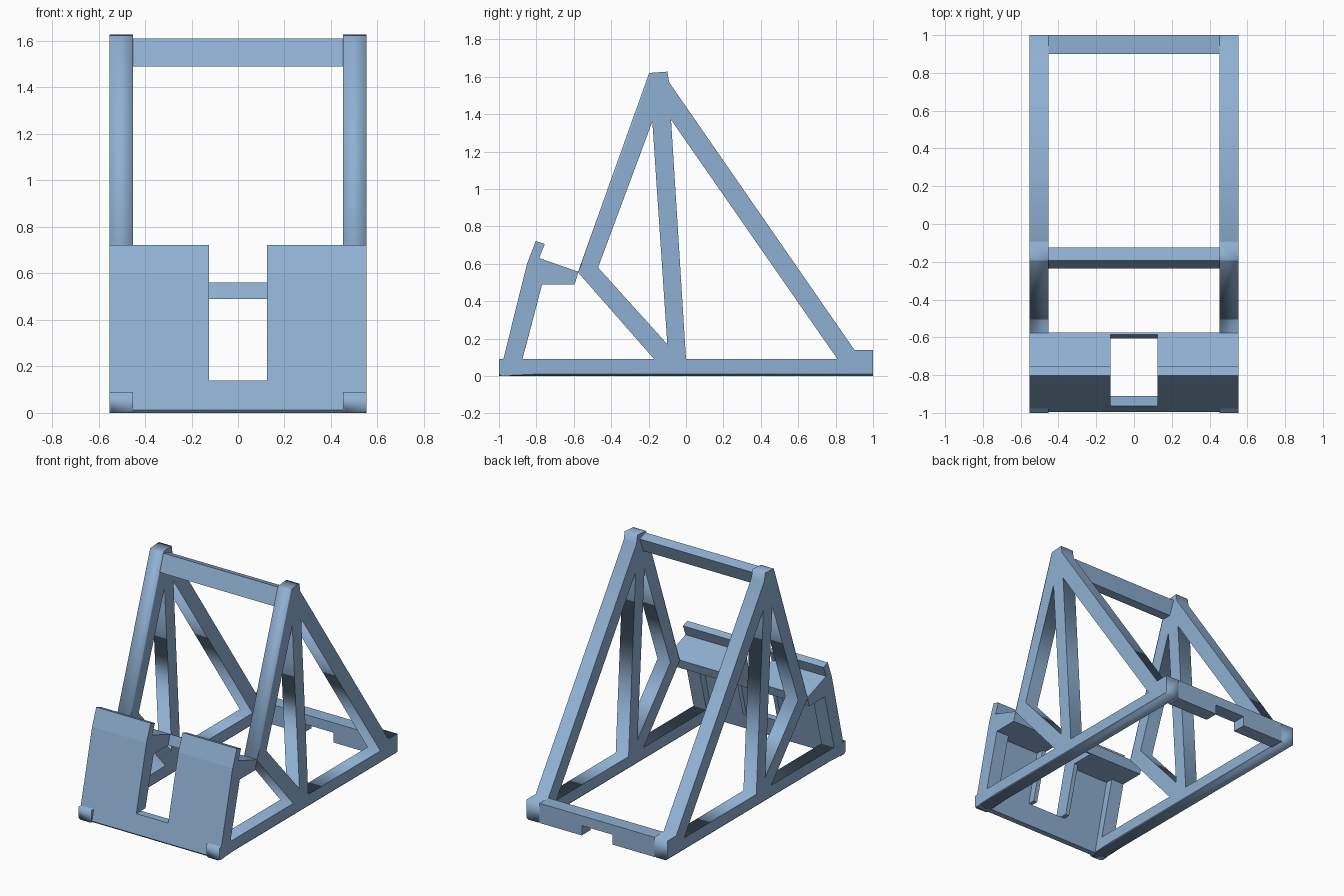
import bpy, bmesh
from mathutils import Matrix

if "Cube" in bpy.data.objects:
    bpy.data.objects.remove(bpy.data.objects["Cube"])

blue = bpy.data.materials.new("soft_blue")
blue.diffuse_color = (0.275, 0.434, 0.645, 1)
blue.use_nodes = True
blue.node_tree.nodes["Principled BSDF"].inputs["Base Color"].default_value = blue.diffuse_color

IN, OUT = 0.452, 0.553          # inner and outer x of the side frames
YZ = Matrix(((0, 0, 1, 0), (1, 0, 0, 0), (0, 1, 0, 0), (0, 0, 0, 1)))    # profile (y, z), depth x
XZ = Matrix(((1, 0, 0, 0), (0, 0, -1, 0), (0, 1, 0, 0), (0, 0, 0, 1)))   # profile (x, z), depth -y


def add(name, bm):
    bmesh.ops.recalc_face_normals(bm, faces=bm.faces)
    me = bpy.data.meshes.new(name)
    bm.to_mesh(me)
    bm.free()
    me.materials.append(blue)
    ob = bpy.data.objects.new(name, me)
    bpy.context.collection.objects.link(ob)
    return ob


def prism(name, profile, d0, d1, frame=YZ):
    """Extrude a closed profile from depth d0 to d1."""
    bm = bmesh.new()
    face = bm.faces.new([bm.verts.new((a, b, d0)) for a, b in profile])
    ext = bmesh.ops.extrude_face_region(bm, geom=[face])
    bmesh.ops.translate(bm, vec=(0, 0, d1 - d0),
                        verts=[v for v in ext["geom"] if isinstance(v, bmesh.types.BMVert)])
    bm.transform(frame)
    return add(name, bm)


def side_frame(name, x0, x1):
    """Flat truss: one outline with two triangular openings."""
    loops = [
        [(-1, 0), (1, 0), (1, 0.14), (0.9, 0.14), (-0.09, 1.57), (-0.1, 1.627),
         (-0.197, 1.62), (-0.578, 0.555), (-0.17, 0.09), (-1, 0.09)],
        [(-0.47, 0.58), (-0.18, 1.36), (-0.10, 0.17)],
        [(-0.08, 1.37), (0, 0.09), (0.81, 0.09)],
    ]
    cu = bpy.data.curves.new(name + "_outline", 'CURVE')
    cu.dimensions = '2D'
    cu.fill_mode = 'BOTH'
    cu.extrude = (x1 - x0) / 2
    for pts in loops:
        sp = cu.splines.new('POLY')
        sp.points.add(len(pts) - 1)
        for p, (a, b) in zip(sp.points, pts):
            p.co = (a, b, 0, 1)
        sp.use_cyclic_u = True
    tmp = bpy.data.objects.new(name + "_outline", cu)
    bpy.context.collection.objects.link(tmp)
    me = bpy.data.meshes.new_from_object(tmp.evaluated_get(bpy.context.evaluated_depsgraph_get()))
    bm = bmesh.new()
    bm.from_mesh(me)
    bpy.data.objects.remove(tmp)
    bpy.data.meshes.remove(me)
    bmesh.ops.remove_doubles(bm, verts=bm.verts, dist=0.0005)
    bm.transform(Matrix.Translation(((x0 + x1) / 2, 0, 0)) @ YZ)

    # chamfer the long front edges of the post and the underside
    def chamfered(e):
        a, b = e.verts[0].co, e.verts[1].co
        if abs(a.x - b.x) > 0.01:
            return False
        lo, hi = sorted((a, b), key=lambda c: c.z)
        post = abs(lo.y + 0.578) < 0.002 and abs(hi.y + 0.197) < 0.002
        return post or hi.z < 0.001
    bmesh.ops.bevel(bm, geom=[e for e in bm.edges if chamfered(e)], offset=0.011,
                    offset_type='OFFSET', segments=1, affect='EDGES', profile=0.5)
    return add(name, bm)


# side frames
side_frame("right_side_frame", IN, OUT)
side_frame("left_side_frame", -OUT, -IN)

# top crossbar, leaning with the posts
prism("top_crossbar", [(-0.192, 1.61), (-0.235, 1.49), (-0.165, 1.49), (-0.125, 1.59)], -IN, IN)

# back rail with a notch underneath
prism("back_rail", [(-IN, 0), (-0.12, 0), (-0.12, 0.07), (0.12, 0.07), (0.12, 0),
                    (IN, 0), (IN, 0.14), (-IN, 0.14)], -1.0, -0.9, XZ)

# sloping front panel with its shelf
panel = prism("front_panel_and_shelf", [
    (-0.985, 0), (-0.996, 0.012), (-0.85, 0.6), (-0.803, 0.722), (-0.755, 0.705),
    (-0.785, 0.63), (-0.575, 0.557), (-0.595, 0.49), (-0.825, 0.49), (-0.945, 0)], -OUT, OUT)

# slot cut down the middle of panel and shelf
slot = prism("slot_cutter", [(-1.1, 0.14), (-0.605, 0.14), (-0.605, 0.49), (-0.585, 0.56),
                             (-0.585, 0.9), (-1.1, 0.9)], -0.125, 0.125)
slot.hide_render = True
slot.display_type = 'WIRE'
cut = panel.modifiers.new("slot", 'BOOLEAN')
cut.operation = 'DIFFERENCE'
cut.solver = 'EXACT'
cut.object = slot

# stiffening ribs behind the panel, at the ends and beside the slot
for side, s in (("right", 1), ("left", -1)):
    prism(side + "_outer_rib", [(-0.947, 0.005), (-0.825, 0.5), (-0.768, 0.495), (-0.897, 0.005)],
          s * IN, s * OUT)
    prism(side + "_slot_rib", [(-0.913, 0.14), (-0.825, 0.5), (-0.768, 0.495), (-0.861, 0.14)],
          s * 0.125, s * 0.155)
